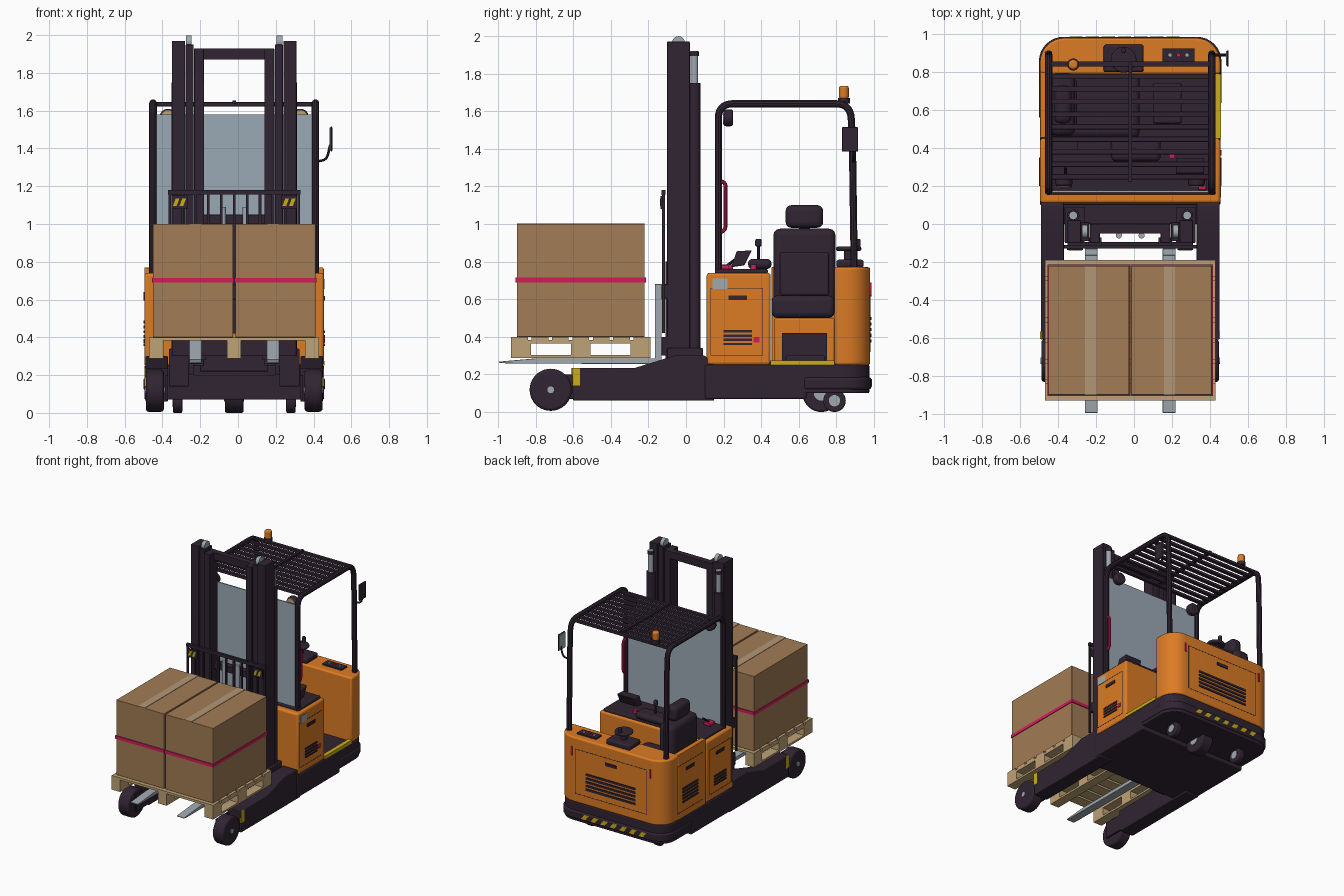
import bpy, bmesh, math
from mathutils import Vector

cube = bpy.data.objects.get("Cube")
if cube:
    bpy.data.objects.remove(cube, do_unlink=True)

C = -0.02  # centre plane of the truck


def material(name, *rgb):
    m = bpy.data.materials.new(name)
    m.use_nodes = True
    m.diffuse_color = (*rgb, 1)
    m.node_tree.nodes["Principled BSDF"].inputs["Base Color"].default_value = (*rgb, 1)
    return m


ORANGE = material("orange paint", .72, .2, .018)
DARK = material("dark charcoal", .03, .018, .032)
CARD = material("cardboard", .36, .2, .09)
TAPE = material("packing tape", .45, .31, .18)
WOOD = material("pallet wood", .52, .36, .18)
STEEL = material("steel", .35, .4, .44)
GLASS = material("window glass", .33, .4, .46)
PINK = material("magenta", .65, .012, .1)
YELLOW = material("safety yellow", .6, .42, .008)


def finish(ob, mat, bevel=0, smooth=True):
    ob.data.materials.append(mat)
    bpy.ops.object.select_all(action='DESELECT')
    ob.select_set(True)
    bpy.context.view_layer.objects.active = ob
    if bevel:
        b = ob.modifiers.new("soft edges", 'BEVEL')
        b.width, b.segments = bevel, 3
    if smooth:
        bpy.ops.object.shade_smooth_by_angle(angle=math.radians(35))
    return ob


def prism(name, pts, axis, a, b, mat, bevel=0):
    """Extrude a 2D outline along an axis from a to b."""
    place = {'x': lambda u, v, t: (t, u, v), 'y': lambda u, v, t: (u, t, v),
             'z': lambda u, v, t: (u, v, t)}[axis]
    bm = bmesh.new()
    n = len(pts)
    lo = [bm.verts.new(place(u, v, a)) for u, v in pts]
    hi = [bm.verts.new(place(u, v, b)) for u, v in pts]
    bm.faces.new(lo)
    bm.faces.new(hi)
    for i in range(n):
        j = (i + 1) % n
        bm.faces.new((lo[i], lo[j], hi[j], hi[i]))
    bmesh.ops.recalc_face_normals(bm, faces=bm.faces)
    me = bpy.data.meshes.new(name)
    bm.to_mesh(me)
    bm.free()
    ob = bpy.data.objects.new(name, me)
    bpy.context.collection.objects.link(ob)
    return finish(ob, mat, bevel)


def box(name, x0, x1, y0, y1, z0, z1, mat, bevel=0):
    return prism(name, [(x0, y0), (x1, y0), (x1, y1), (x0, y1)], 'z', z0, z1, mat, bevel)


def pair(name, d0, d1, *rest):
    """Box repeated on both sides of the centre plane."""
    for s in (-1, 1):
        box(name, *sorted((C + s * d0, C + s * d1)), *rest)


def cyl(name, loc, r, depth, axis, mat, bevel=0, n=28):
    rot = {'x': (0, math.pi / 2, 0), 'y': (math.pi / 2, 0, 0), 'z': (0, 0, 0)}[axis]
    bpy.ops.mesh.primitive_cylinder_add(vertices=n, radius=r, depth=depth, location=loc, rotation=rot)
    ob = bpy.context.object
    ob.name = name
    return finish(ob, mat, bevel)


def tube(name, pts, r, mat, bend=.08):
    """Round bar along a path with rounded corners."""
    pts = [Vector(p) for p in pts]
    path = [pts[0]]
    for p, q, w in zip(pts, pts[1:], pts[2:]):
        a, b = q + (p - q).normalized() * bend, q + (w - q).normalized() * bend
        for i in range(8):
            t = i / 7
            path.append(a * (1 - t) ** 2 + q * 2 * t * (1 - t) + b * t * t)
    path.append(pts[-1])
    cu = bpy.data.curves.new(name, 'CURVE')
    cu.dimensions, cu.bevel_depth, cu.bevel_resolution, cu.use_fill_caps = '3D', r, 3, True
    sp = cu.splines.new('POLY')
    sp.points.add(len(path) - 1)
    for s, p in zip(sp.points, path):
        s.co = (*p, 1)
    ob = bpy.data.objects.new(name, cu)
    bpy.context.collection.objects.link(ob)
    bpy.ops.object.select_all(action='DESELECT')
    ob.select_set(True)
    bpy.context.view_layer.objects.active = ob
    bpy.ops.object.convert(target='MESH')
    return finish(bpy.context.object, mat)


def rounded_plan(y0, y1, grow=0, r=.13):
    """Plan outline with a square front and round rear corners."""
    x0, x1, y1 = -.495 - grow, .455 + grow, y1 + grow
    arc = [(math.cos(i * math.pi / 16), math.sin(i * math.pi / 16)) for i in range(9)]
    right = [(x1 - r + r * c, y1 - r + r * s) for c, s in arc]
    left = [(x0 + r - r * c, y1 - r + r * s) for c, s in reversed(arc)]
    return [(x0, y0), (x1, y0)] + right + left


def plate(name, face, u0, u1, z0, z1, mat, t=.006):
    """Thin plate lying on a body side or on the rear."""
    if face == 'rear':
        box(name, u0, u1, .979, .98 + t, z0, z1, mat)
    elif face == 'right':
        box(name, .454, .455 + t, u0, u1, z0, z1, mat)
    else:
        box(name, -.495 - t, -.494, u0, u1, z0, z1, mat)


def hatch(face, u0, u1, z0, z1, v0, v1, w0, w1, count):
    """Hatch seam, handle and cooling slats."""
    e = .004
    for a, b, c, d in ((u0, u1, z0, z0 + e), (u0, u1, z1 - e, z1), (u0, u0 + e, z0, z1), (u1 - e, u1, z0, z1)):
        plate("hatch_seam", face, a, b, c, d, DARK, .001)
    m = (v0 + v1) / 2
    plate("hatch_handle", face, m - .05, m + .05, z1 - .065, z1 - .04, DARK)
    step = (w1 - w0) / count
    for i in range(count):
        plate("vent_slat", face, v0, v1, w0 + i * step, w0 + (i + .55) * step, DARK)


# chassis and support legs
box("chassis_floor", -.495, .455, .1, .64, .07, .25, DARK, .008)
prism("chassis_rear", rounded_plan(.6, .975), 'z', .1, .25, DARK, .006)
prism("rear_bumper", rounded_plan(.63, .98, .006), 'z', .12, .185, DARK, .012)
leg = [(-.6, .06), (.15, .06), (.15, .25), (.1, .3), (-.06, .3), (-.27, .235), (-.61, .235)]
for s in (-1, 1):
    x0, x1 = sorted((C + s * .35, C + s * .47))
    prism("support_leg", leg, 'x', x0, x1, DARK, .006)
    pair("wheel_arm", .35, .365, -.76, -.58, .07, .2, DARK, .004)
    cyl("load_wheel", (C + s * .42, -.72, .118), .112, .095, 'x', DARK, .015, 40)
    cyl("wheel_hub", (C + s * .42, -.72, .118), .018, .106, 'x', STEEL)
    cyl("caster_wheel", (C + s * .3, .79, .06), .06, .05, 'x', DARK, .008)
    cyl("caster_hub", (C + s * .3, .79, .06), .03, .054, 'x', STEEL)
cyl("drive_wheel", (C, .72, .1), .1, .1, 'x', DARK, .012, 36)
cyl("drive_hub", (C, .72, .1), .04, .106, 'x', STEEL)
pair("leg_marker", .468, .474, -.605, -.565, .14, .235, YELLOW)
box("front_cross_beam", -.38, .34, .0, .11, .07, .2, DARK, .006)
for i in range(7):
    u = -.31 + i * .085
    prism("rear_stripe", [(u, .135), (u + .04, .135), (u + .01, .175), (u - .03, .175)], 'y', .985, .989, YELLOW)

# body panels
prism("rear_body", rounded_plan(.79, .98), 'z', .25, .77, ORANGE, .012)
box("side_wall", -.495, -.455, .455, .8, .25, .77, ORANGE, .004)
box("front_console", -.495, .455, .11, .45, .25, .74, ORANGE, .015)
box("console_top", -.465, .43, .155, .435, .735, .76, DARK, .008)
box("cab_floor", -.46, .45, .44, .8, .245, .262, DARK)
box("step_edge", .425, .458, .45, .79, .25, .275, YELLOW)
for face in ('right', 'left'):
    hatch(face, .13, .41, .3, .66, .2, .35, .355, .445, 4)
hatch('left', .49, .82, .3, .68, .56, .75, .37, .5, 5)
hatch('rear', -.34, .3, .32, .68, -.24, .2, .37, .52, 5)
plate("data_label", 'right', .14, .22, .655, .71, STEEL, .004)
plate("stop_mark", 'right', .36, .39, .37, .4, PINK)
for u in (-.375, .32):
    plate("tail_light", 'rear', u, u + .015, .62, .69, PINK)

# sideways seat
box("seat_base", -.455, -.02, .47, .79, .25, .5, ORANGE, .01)
box("pedal_panel", -.03, -.012, .51, .75, .27, .42, DARK)
box("pedals", .1, .25, .53, .74, .262, .3, DARK, .01)
box("seat_cushion", -.44, .03, .455, .79, .5, .62, DARK, .03)
box("seat_back", -.44, -.31, .465, .795, .56, .975, DARK, .035)
box("seat_back_pad", -.33, -.3, .5, .76, .62, .85, DARK, .012)
box("headrest", -.42, -.33, .53, .73, .98, 1.1, DARK, .03)
box("headrest_post", -.385, -.365, .6, .66, .95, 1, DARK)

# controls
prism("display_screen", [(.24, .77), (.31, .78), (.35, .86), (.27, .855)], 'x', .22, .37, DARK, .006)
box("armrest_console", -.12, .14, .33, .455, .76, .815, DARK, .025)
box("control_tablet", -.3, -.08, .37, .435, .76, .775, DARK)
tube("joystick", [(0, .385, .76), (0, .385, .9)], .008, DARK)
cyl("joystick_knob", (0, .385, .9), .017, .04, 'z', DARK, .008)
cyl("stop_button", (.2, .36, .77), .016, .03, 'z', PINK)
box("red_switch", -.39, -.33, .19, .25, .76, .785, PINK, .005)
box("small_red_switch", .34, .38, .18, .23, .76, .78, PINK, .005)
tube("side_lever", [(-.36, .22, .78), (-.36, .3, .84)], .008, DARK)
box("steering_base", -.16, .05, .8, .945, .768, .81, DARK, .012)
cyl("steering_column", (-.055, .865, .83), .025, .08, 'z', DARK)
cyl("steering_wheel", (-.055, .865, .868), .068, .022, 'z', DARK, .009)
cyl("steering_knob", (-.055, .915, .895), .014, .05, 'z', DARK, .006)
box("button_panel", .15, .32, .855, .925, .768, .782, DARK)
for i, m in enumerate((STEEL, PINK, STEEL)):
    cyl("panel_button", (.19 + i * .045, .89, .784), .011, .014, 'z', m)

# overhead guard
for s in (-1, 1):
    x = C + s * .43
    tube("guard_frame", [(x, .172, .74), (x, .172, 1.64), (x, .875, 1.64), (x, .885, 1.45), (x, .895, .76)], .02, DARK)
    cyl("work_lamp", (C + s * .35, .225, 1.565), .045, .05, 'y', DARK, .012)
    cyl("work_lamp_lens", (C + s * .35, .199, 1.565), .037, .006, 'y', WOOD)
for i in range(10):
    y = .235 + i * .066
    box("roof_bar", -.45, .41, y, y + .028, 1.622, 1.645, DARK, .004)
box("roof_spine", C - .01, C + .01, .22, .85, 1.635, 1.655, DARK)
box("windshield", -.435, .395, .166, .176, .74, 1.58, GLASS)
tube("grab_handle", [(.41, .175, 1.23), (.41, .21, 1.22), (.41, .21, .97), (.41, .175, .95)], .011, PINK, .02)
cyl("beacon_base", (-.32, .84, 1.655), .032, .03, 'z', DARK)
cyl("beacon", (-.32, .84, 1.7), .026, .07, 'z', ORANGE, .012)
tube("mirror_arm", [(.41, .89, 1.33), (.47, .89, 1.34), (.488, .89, 1.42)], .007, DARK, .03)
box("mirror_shell", .49, .499, .83, .915, 1.385, 1.515, DARK, .003)
box("mirror_glass", .484, .491, .835, .91, 1.39, 1.51, STEEL)

# mast
pair("outer_mast", .26, .33, -.1, .02, .14, 1.97, DARK, .004)
pair("middle_mast", .215, .257, -.09, .01, .2, 1.95, DARK, .003)
pair("inner_mast", .16, .212, -.1, 0, .25, 1.93, DARK, .003)
pair("mast_foot", .24, .345, -.1, .09, .14, .34, DARK, .006)
for z0, z1 in ((1.87, 1.93), (1.0, 1.05), (.62, .68), (.22, .36)):
    box("mast_cross_beam", -.2, .16, -.05, .0, z0, z1, DARK, .004)
for s in (-1, 1):
    cyl("lift_cylinder", (C + s * .3, .045, 1.02), .032, 1.46, 'z', DARK)
    cyl("lift_rod", (C + s * .3, .045, 1.82), .02, .2, 'z', STEEL)
    cyl("lift_cap", (C + s * .3, .045, 1.905), .024, .025, 'z', DARK)
    cyl("chain_pulley", (C + s * .24, -.04, 1.965), .034, .03, 'x', STEEL)
    cyl("centre_cylinder", (C + s * .06, -.06, .7), .016, .78, 'z', STEEL)

# fork carriage and load guard
box("carriage_top_plate", -.35, .31, -.13, -.095, .6, .68, DARK, .004)
box("carriage_low_plate", -.35, .31, -.13, -.095, .3, .4, DARK, .004)
pair("carriage_side", .15, .22, -.11, -.07, .28, .8, DARK)
box("load_guard_top", -.37, .33, -.13, -.11, 1.155, 1.18, DARK)
for i in range(11):
    x = -.362 + i * .0684
    box("load_guard_bar", x - .007, x + .007, -.127, -.113, .42, 1.16, DARK)
for s in (-1, 1):
    x = C + s * .29
    box("warning_plate", x - .042, x + .042, -.136, -.128, 1.08, 1.15, DARK)
    for u in (x - .035, x + .0):
        prism("warning_stripe", [(u, 1.095), (u + .02, 1.095), (u + .035, 1.135), (u + .015, 1.135)], 'y', -.139, -.135, YELLOW)
    prism("fork", [(-.995, .262), (-.95, .258), (-.13, .255), (-.13, .68), (-.165, .68), (-.165, .285), (-.8, .285), (-.995, .268)],
          'x', C + s * .205 - .034, C + s * .205 + .034, STEEL, .003)

# pallet
for i in range(7):
    y = -.93 + i * .1085
    box("deck_board", -.47, .43, y, y + .089, .382, .4, WOOD)
for x in (-.47, -.058, .355):
    box("stringer_board", x, x + .075, -.93, -.19, .364, .382, WOOD)
    box("bottom_board", x, x + .075, -.93, -.19, .287, .302, WOOD)
    for y in (-.93, -.613, -.295):
        box("pallet_block", x, x + .075, y, y + .105, .302, .364, WOOD)

# cartons with straps and tape
for s in (-1, 1):
    x0, x1 = sorted((C + s * .006, C + s * .43))
    box("carton", x0, x1, -.9, -.22, .4, 1.0, CARD, .002)
    box("carton_strap", x0 - .005, x1 + .005, -.907, -.213, .69, .715, PINK)
    x = C + s * .207
    box("carton_tape", x - .03, x + .03, -.9, -.22, .999, 1.003, TAPE)
